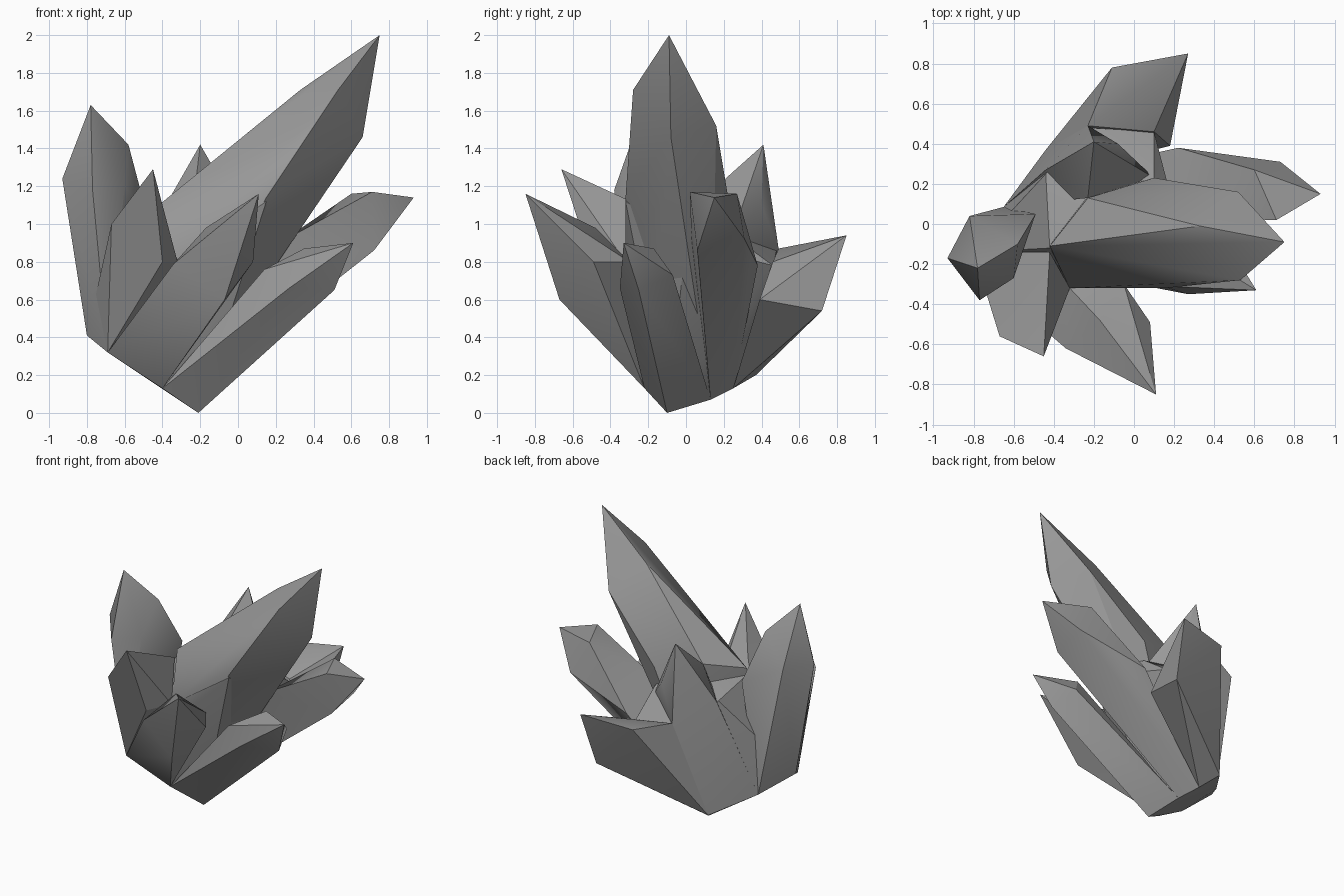
import bpy, bmesh, math

# Tilted ring of base points shared by all crystals
RIGHT, FRONT, FRONT_LEFT = (-0.21, -0.10, 0.0), (-0.40, -0.22, 0.13), (-0.69, -0.32, 0.32)
LEFT, BACK_LEFT = (-0.80, -0.14, 0.41), (-0.65, 0.085, 0.30)
BACK, BACK_MID, BACK_RIGHT = (-0.44, 0.37, 0.20), (-0.36, 0.25, 0.13), (-0.28, 0.13, 0.07)
RING = [RIGHT, FRONT, FRONT_LEFT, LEFT, BACK_LEFT, BACK, BACK_MID, BACK_RIGHT]

# Dark grey stone
stone = bpy.data.materials.new("dark_stone")
stone.diffuse_color = (0.32, 0.32, 0.32, 1.0)


def crystal(name, base, shoulder, tip=None):
    """Convex faceted shard: base points, shoulder ring and a pointed tip."""
    bm = bmesh.new()
    for p in list(base) + list(shoulder) + ([tip] if tip else []):
        bm.verts.new(p)
    res = bmesh.ops.convex_hull(bm, input=bm.verts)
    loose = {v for v in res["geom_interior"] + res["geom_unused"]
             if isinstance(v, bmesh.types.BMVert)}
    bmesh.ops.delete(bm, geom=list(loose), context='VERTS')
    bmesh.ops.dissolve_limit(bm, angle_limit=math.radians(3),
                             verts=bm.verts, edges=bm.edges)
    bmesh.ops.recalc_face_normals(bm, faces=bm.faces)
    me = bpy.data.meshes.new(name)
    bm.to_mesh(me)
    bm.free()
    me.materials.append(stone)
    ob = bpy.data.objects.new(name, me)
    bpy.context.collection.objects.link(ob)
    # Soften only the shallow facet edges
    bpy.ops.object.select_all(action='DESELECT')
    ob.select_set(True)
    bpy.context.view_layer.objects.active = ob
    bpy.ops.object.shade_smooth_by_angle(angle=math.radians(30))
    return ob


# Solid core that the shards grow out of
crystal("cluster_core", RING,
        [(-0.32, -0.32, 0.80), (0.15, -0.32, 1.12), (0.22, 0.0, 0.90),
         (0.10, 0.23, 0.95), (0.10, 0.46, 0.78), (-0.23, 0.48, 0.86),
         (-0.44, 0.25, 1.00), (-0.42, -0.12, 1.05)])

# Tall leaning main shard
crystal("main_crystal", [FRONT, BACK_RIGHT],
        [(0.33, -0.01, 1.71), (0.53, -0.28, 1.71), (0.66, -0.08, 1.46),
         (0.52, 0.16, 1.52), (-0.11, -0.12, 1.31), (-0.42, -0.11, 1.10),
         (-0.23, 0.13, 1.17), (0.10, 0.23, 1.10), (0.22, 0.0, 0.90),
         (0.15, -0.32, 1.14), (-0.32, -0.32, 0.80)], (0.75, -0.09, 2.0))

# Upright left shard
crystal("left_crystal", [FRONT_LEFT, LEFT, BACK_LEFT],
        [(-0.93, -0.17, 1.24), (-0.77, -0.38, 1.18), (-0.60, -0.27, 1.20),
         (-0.58, -0.10, 1.42), (-0.49, 0.05, 1.08), (-0.82, 0.04, 1.25)],
        (-0.78, -0.22, 1.63))

# Front left shard
crystal("front_left_crystal", [FRONT_LEFT, LEFT],
        [(-0.67, -0.56, 1.00), (-0.40, -0.50, 0.80), (-0.32, -0.32, 0.80),
         (-0.42, -0.14, 1.05)], (-0.45, -0.66, 1.29))

# Front shard leaning towards the viewer
crystal("front_crystal", [FRONT_LEFT, FRONT],
        [(-0.34, -0.62, 0.79), (-0.17, -0.48, 0.98), (0.08, -0.49, 0.80),
         (-0.07, -0.67, 0.60), (-0.32, -0.32, 0.80), (-0.05, -0.30, 0.80)],
        (0.11, -0.85, 1.16))

# Low right shard
crystal("low_right_crystal", [FRONT, RIGHT, BACK_RIGHT],
        [(0.35, -0.17, 0.87), (0.45, -0.07, 0.73), (0.51, -0.25, 0.65),
         (0.27, -0.35, 0.66), (0.14, -0.31, 0.76)], (0.61, -0.33, 0.90))

# Right shard
crystal("right_crystal", [BACK_RIGHT, BACK_MID],
        [(0.71, 0.02, 1.17), (0.60, 0.27, 1.16), (0.73, 0.31, 0.92),
         (0.72, 0.06, 0.86), (0.22, 0.38, 0.78), (0.22, 0.03, 0.90)],
        (0.93, 0.15, 1.14))

# Back shard
crystal("back_crystal", [BACK_MID, BACK],
        [(-0.23, 0.49, 0.87), (-0.11, 0.78, 0.90), (0.23, 0.72, 0.54),
         (0.18, 0.39, 0.60), (0.10, 0.46, 0.80)], (0.27, 0.85, 0.94))

# Slim inner back shard
crystal("inner_back_crystal", [BACK, BACK_LEFT],
        [(-0.23, 0.49, 0.87), (0.10, 0.23, 0.90), (-0.23, 0.13, 1.17),
         (-0.08, 0.40, 1.10), (-0.44, 0.27, 1.00)], (-0.20, 0.41, 1.42))
